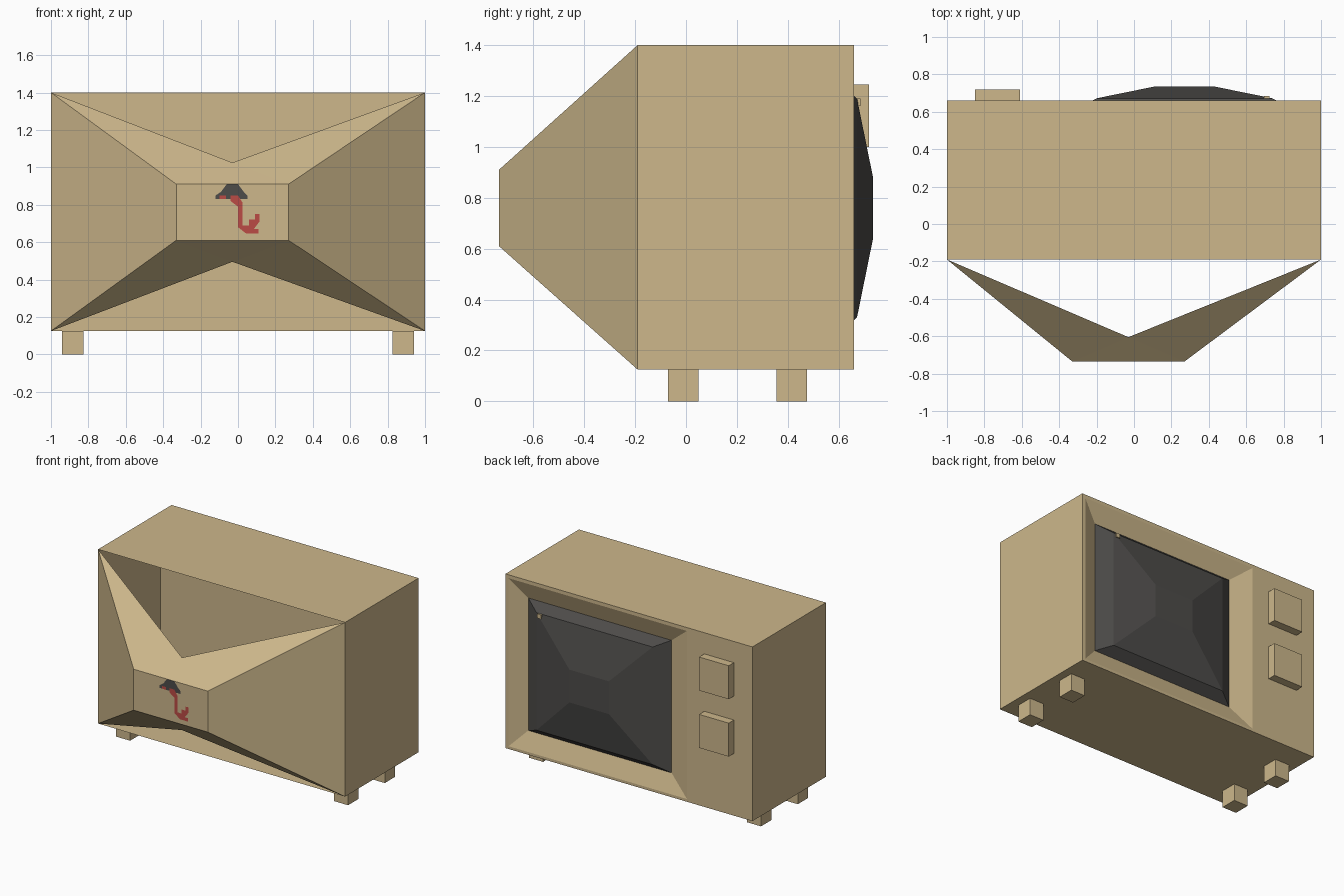
import bpy
import bmesh

cube = bpy.data.objects.get("Cube")
if cube:
    bpy.data.objects.remove(cube, do_unlink=True)


def material(name, r, g, b):
    m = bpy.data.materials.new(name)
    m.use_nodes = True
    m.diffuse_color = (r, g, b, 1)
    bsdf = m.node_tree.nodes["Principled BSDF"]
    bsdf.inputs["Base Color"].default_value = (r, g, b, 1)
    bsdf.inputs["Roughness"].default_value = 0.8
    return m


TAN = material("tan casing", 0.61, 0.475, 0.26)
DARK = material("charcoal", 0.075, 0.072, 0.068)
RED = material("faded red", 0.5, 0.07, 0.06)


def finish(bm, name, mat, fix_normals=False):
    if fix_normals:
        bmesh.ops.recalc_face_normals(bm, faces=bm.faces[:])
    me = bpy.data.meshes.new(name)
    bm.to_mesh(me)
    bm.free()
    me.materials.append(mat)
    ob = bpy.data.objects.new(name, me)
    bpy.context.collection.objects.link(ob)
    return ob


def box(name, x, y, z, mat):
    bm = bmesh.new()
    bmesh.ops.create_cube(bm, size=1)
    for v in bm.verts:
        for i, (lo, hi) in enumerate((x, y, z)):
            v.co[i] = lo if v.co[i] < 0 else hi
    return finish(bm, name, mat)


def ring(bm, x, z, y):
    """Rectangle in the xz plane: corners run around from low x, low z."""
    return [bm.verts.new((x[i], y, z[j])) for i, j in ((0, 0), (1, 0), (1, 1), (0, 1))]


def bridge(bm, a, b, sides=range(4)):
    for i in sides:
        j = (i + 1) % 4
        bm.faces.new((a[i], a[j], b[j], b[i]))


# Casing: hollow box, screen bezel, and tapered rear with open top and bottom
W, H = (-1, 1), (0.125, 1.4)
bm = bmesh.new()
nose = ring(bm, (-0.33, 0.27), (0.61, 0.91), -0.735)
rear = ring(bm, W, H, -0.19)
front = ring(bm, W, H, 0.66)
recess = ring(bm, (-0.47, 0.975), (0.145, 1.375), 0.66)
rim = ring(bm, (-0.31, 0.85), (0.275, 1.245), 0.61)
bm.faces.new(nose)
bridge(bm, nose, rear, (1, 3))
bridge(bm, rear, front)
bridge(bm, front, recess)
bridge(bm, recess, rim)
for i, z in ((0, 0.495), (2, 1.025)):
    mid = bm.verts.new((-0.03, -0.605, z))
    j = i + 1
    for a, b in ((rear[i], nose[i]), (nose[i], nose[j]), (nose[j], rear[j])):
        bm.faces.new((a, b, mid))
finish(bm, "casing", TAN, True)

# Wall seen inside the hollow casing
bm = bmesh.new()
bm.faces.new(ring(bm, W, H, 0.53))
finish(bm, "inner_wall", TAN)

# Bulging faceted screen
bm = bmesh.new()
edge = ring(bm, (-0.31, 0.85), (0.275, 1.245), 0.61)
step = ring(bm, (-0.2, 0.74), (0.33, 1.19), 0.672)
centre = ring(bm, (0.11, 0.43), (0.64, 0.88), 0.735)
bridge(bm, edge, step)
bridge(bm, step, centre)
bm.faces.new(centre[::-1])
bm.normal_update()
finish(bm, "screen", DARK, True)
box("screen_stud", (0.695, 0.725), (0.65, 0.685), (1.16, 1.19), TAN)

# Knobs and feet
for name, z in (("lower_knob", 0.58), ("upper_knob", 1.0)):
    box(name, (-0.85, -0.61), (0.65, 0.72), (z, z + 0.245), TAN)
for side, x in (("right", -0.94), ("left", 0.825)):
    for end, y in (("rear", -0.07), ("front", 0.355)):
        box(f"{end}_{side}_foot", (x, x + 0.115), (y, y + 0.12), (0, 0.126), TAN)


# Painted mark on the rear panel, as thin plates
def plate(name, points, mat, y):
    bm = bmesh.new()
    bm.faces.new([bm.verts.new((x, y, z)) for x, z in points])
    bm.normal_update()
    if bm.faces[:][0].normal.y > 0:
        bmesh.ops.reverse_faces(bm, faces=bm.faces[:])
    finish(bm, name, mat)


plate("mark_cap", [(-0.12, 0.83), (0.05, 0.83), (0.05, 0.85), (0.03, 0.87),
                   (0, 0.91), (-0.06, 0.91), (-0.09, 0.87), (-0.12, 0.85)], DARK, -0.736)
plate("mark_spot", [(-0.1, 0.83), (-0.065, 0.83), (-0.065, 0.85), (-0.1, 0.85)], RED, -0.737)
plate("mark_stem", [(-0.04, 0.85), (0, 0.85), (0.025, 0.81), (0.025, 0.69), (0.06, 0.69),
                    (0.06, 0.72), (0.09, 0.72), (0.09, 0.75), (0.115, 0.75), (0.115, 0.71),
                    (0.085, 0.67), (0.11, 0.67), (0.11, 0.645), (0.045, 0.645), (0, 0.68),
                    (0, 0.79), (-0.04, 0.82)], RED, -0.737)
